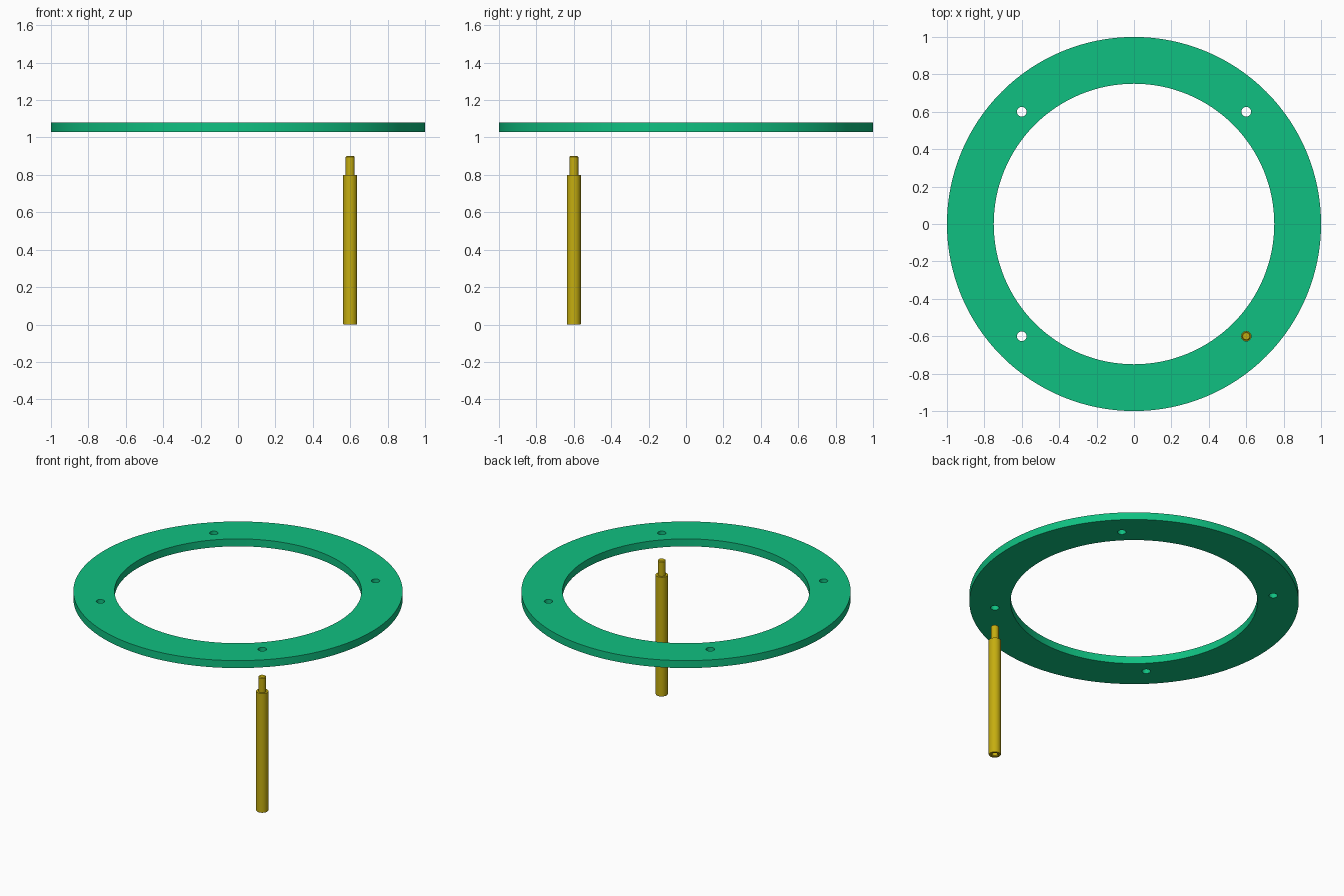
import bpy, bmesh, math
from mathutils import Matrix, Vector

default = bpy.data.objects.get("Cube")
if default:
    bpy.data.objects.remove(default, do_unlink=True)


def material(name, rgb):
    m = bpy.data.materials.new(name)
    m.use_nodes = True
    m.diffuse_color = (*rgb, 1)
    m.node_tree.nodes["Principled BSDF"].inputs["Base Color"].default_value = (*rgb, 1)
    return m


def lathe(name, profile, steps, mat, closed=False, at=(0, 0)):
    """Turn an (r, z) profile around a vertical axis."""
    bm = bmesh.new()
    vs = [bm.verts.new((r, 0, z)) for r, z in profile]
    edges = [bm.edges.new(p) for p in zip(vs, vs[1:])]
    if closed:
        edges.append(bm.edges.new((vs[-1], vs[0])))
    bmesh.ops.spin(bm, geom=vs + edges, cent=(0, 0, 0), axis=(0, 0, 1),
                   angle=math.tau, steps=steps, use_merge=False)
    bmesh.ops.remove_doubles(bm, verts=bm.verts, dist=1e-5)
    bmesh.ops.recalc_face_normals(bm, faces=bm.faces)
    bmesh.ops.translate(bm, verts=bm.verts, vec=(*at, 0))
    mesh = bpy.data.meshes.new(name)
    bm.to_mesh(mesh)
    bm.free()
    mesh.materials.append(mat)
    ob = bpy.data.objects.new(name, mesh)
    bpy.context.collection.objects.link(ob)
    return ob


def smooth(ob):
    bpy.ops.object.select_all(action='DESELECT')
    ob.select_set(True)
    bpy.context.view_layer.objects.active = ob
    bpy.ops.object.shade_smooth_by_angle(angle=math.radians(30))


green = material("green", (0.005, 0.53, 0.22))
brass = material("brass_yellow", (0.56, 0.42, 0.005))
OFFSET = 0.6
LOW, HIGH = 1.03, 1.08

# Flat ring
ring = lathe("ring_plate", [(0.75, LOW), (1, LOW), (1, HIGH), (0.75, HIGH)],
             128, green, closed=True)

# Four mounting holes, all in one cutter
bm = bmesh.new()
for x in (-OFFSET, OFFSET):
    for y in (-OFFSET, OFFSET):
        bmesh.ops.create_cone(bm, cap_ends=True, segments=32, radius1=0.026,
                              radius2=0.026, depth=0.2,
                              matrix=Matrix.Translation(Vector((x, y, (LOW + HIGH) / 2))))
mesh = bpy.data.meshes.new("hole_cutter")
bm.to_mesh(mesh)
bm.free()
mesh.materials.append(green)
cutter = bpy.data.objects.new("hole_cutter", mesh)
bpy.context.collection.objects.link(cutter)
cut = ring.modifiers.new("mounting_holes", 'BOOLEAN')
cut.operation = 'DIFFERENCE'
cut.solver = 'EXACT'
cut.object = cutter

# Apply the cut, then drop the cutter
bpy.context.view_layer.objects.active = ring
bpy.ops.object.modifier_apply(modifier=cut.name)
bpy.data.objects.remove(cutter, do_unlink=True)
smooth(ring)

# Standoff: blind bore below, round body, chamfered stud on top
post = lathe("standoff_post",
             [(0, 0.1), (0.018, 0.12), (0.018, 0.005), (0.022, 0),
              (0.035, 0), (0.0375, 0.004), (0.0375, 0.8), (0.024, 0.8),
              (0.024, 0.895), (0.019, 0.9), (0, 0.9)],
             48, brass, at=(OFFSET, -OFFSET))
smooth(post)
